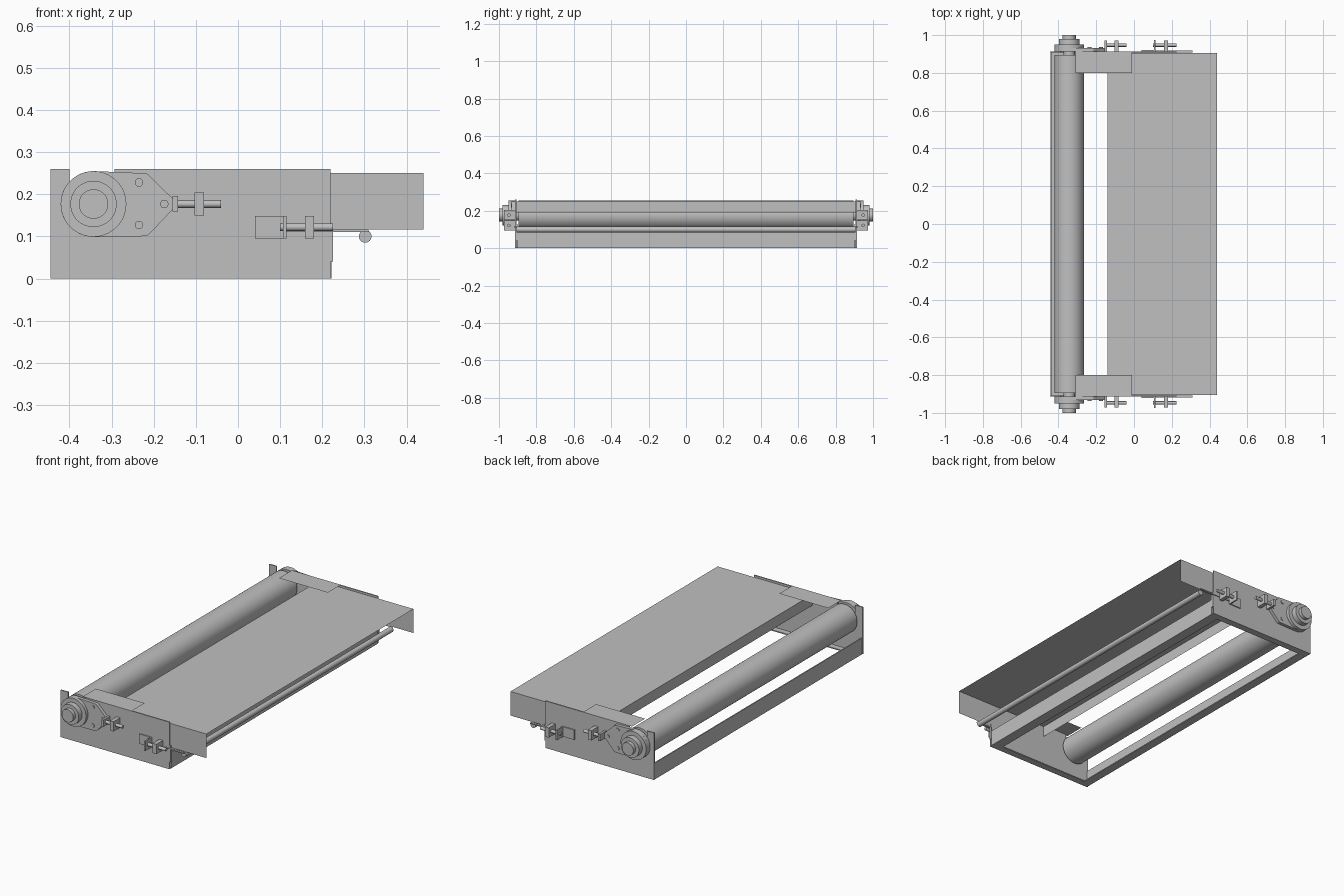
import bpy, bmesh, math
from mathutils import Vector

cube = bpy.data.objects.get("Cube")
if cube:
    bpy.data.objects.remove(cube)

steel = bpy.data.materials.new("grey_steel")
steel.use_nodes = True
GREY = (0.53, 0.53, 0.53, 1)
steel.diffuse_color = GREY
steel.node_tree.nodes["Principled BSDF"].inputs["Base Color"].default_value = GREY


def finish(name, bm, fix=True, smooth=False):
    if fix:
        bmesh.ops.recalc_face_normals(bm, faces=bm.faces)
    mesh = bpy.data.meshes.new(name)
    bm.to_mesh(mesh)
    bm.free()
    mesh.materials.append(steel)
    ob = bpy.data.objects.new(name, mesh)
    bpy.context.collection.objects.link(ob)
    if smooth:
        bpy.ops.object.select_all(action='DESELECT')
        ob.select_set(True)
        bpy.context.view_layer.objects.active = ob
        bpy.ops.object.shade_smooth_by_angle(angle=math.radians(35))
    return ob


def prism(name, profile, y0, y1, smooth=False):
    """Extrude an x-z outline from y0 to y1."""
    bm = bmesh.new()
    face = bm.faces.new([bm.verts.new((x, y0, z)) for x, z in profile])
    ext = bmesh.ops.extrude_face_region(bm, geom=[face])["geom"]
    verts = [v for v in ext if isinstance(v, bmesh.types.BMVert)]
    bmesh.ops.translate(bm, verts=verts, vec=(0, y1 - y0, 0))
    return finish(name, bm, smooth=smooth)


def box(name, x0, x1, y0, y1, z0, z1):
    return prism(name, [(x0, z0), (x1, z0), (x1, z1), (x0, z1)], y0, y1)


def arc(x, z, r, a0, a1, n):
    steps = [math.radians(a0 + (a1 - a0) * i / n) for i in range(n + 1)]
    return [(x + r * math.cos(a), z + r * math.sin(a)) for a in steps]


def disc(name, x, z, r, y0, y1, n=40):
    return prism(name, arc(x, z, r, 0, 360, n)[:-1], y0, y1, smooth=True)


def rod_x(name, x0, x1, y, z, r):
    """Threaded rod lying along x."""
    bm = bmesh.new()
    bmesh.ops.create_cone(bm, cap_ends=True, segments=16, radius1=r, radius2=r, depth=x1 - x0)
    for v in bm.verts:
        v.co = Vector((v.co.z + (x0 + x1) / 2, v.co.x + y, v.co.y + z))
    return finish(name, bm, smooth=True)


def sheet(name, quads):
    """Zero-thickness folded sheet metal."""
    bm = bmesh.new()
    for q in quads:
        bm.faces.new([bm.verts.new(p) for p in q])
    bmesh.ops.remove_doubles(bm, verts=bm.verts, dist=0.0001)
    return finish(name, bm, fix=False)


RX, RZ = -0.343, 0.177   # roller axis

# main roller and its shaft
disc("roller", RX, RZ, 0.078, -0.895, 0.895, 48)
disc("roller_shaft", RX, RZ, 0.03, -0.95, 0.95, 32)

# folded deck with side skirts and a rear lip
X0, X1, W, T = -0.14, 0.44, 0.905, 0.25
sheet("deck", [
    [(X0, -W, T), (X1, -W, T), (X1, W, T), (X0, W, T)],
    [(X0, -W, 0.117), (X1, -W, 0.117), (X1, -W, T), (X0, -W, T)],
    [(X1, W, 0.117), (X0, W, 0.117), (X0, W, T), (X1, W, T)],
    [(X0, W, 0.19), (X0, -W, 0.19), (X0, -W, T), (X0, W, T)],
])

# front cross channel
box("front_channel_web", 0.214, 0.222, -0.9, 0.9, 0, 0.088)
box("front_channel_bottom", 0.165, 0.22, -0.9, 0.9, 0, 0.006)
box("front_channel_top", 0.165, 0.22, -0.9, 0.9, 0.082, 0.088)
box("front_channel_lip", 0.165, 0.171, -0.9, 0.9, 0, 0.022)

# rear cross angle
box("rear_angle_web", -0.443, -0.437, -0.905, 0.905, 0, 0.09)
box("rear_angle_bottom", -0.44, -0.395, -0.905, 0.905, 0, 0.006)

# slim guide tube under the deck edge
tube = disc("guide_tube", 0.302, 0.1, 0.015, -0.905, 0.905, 24)

# side plate outline with an open slot for the shaft
slot = arc(RX, RZ, 0.05, 360, 180, 12)
plate = ([(-0.445, 0), (0.22, 0), (0.22, 0.26), (-0.293, 0.26)] + slot
         + [(-0.4, RZ), (-0.4, 0.26), (-0.445, 0.26)])

# teardrop bearing flange
flange = (arc(RX, RZ, 0.078, 90, 270, 24) + [(-0.235, 0.1)]
          + arc(-0.222, 0.118, 0.017, -90, -45, 4) + arc(-0.162, RZ, 0.014, -45, 45, 6)
          + arc(-0.222, 0.236, 0.014, 45, 90, 4))

for side, s in (("right", -1), ("left", 1)):
    def name(part):
        return side + "_" + part

    prism(name("side_plate"), plate, s * 0.907, s * 0.914)
    box(name("bottom_flange"), -0.44, 0.22, s * 0.875, s * 0.91, 0, 0.006)
    box(name("front_tab"), 0.218, 0.226, s * 0.9, s * 0.914, 0.04, 0.13)

    # corner cover tab folded in from the side plate
    ya, yb = -0.8 if s < 0 else 0.8, s * 0.914
    sheet(name("corner_cover"), [[(-0.31, ya, 0.26), (-0.01, ya, 0.26),
                                  (-0.01, yb, 0.26), (-0.31, yb, 0.26)]])

    # bearing housing, stepped outwards
    prism(name("bearing_flange"), flange, s * 0.914, s * 0.932)
    for part, r, y0, y1 in (("bearing_body", 0.078, 0.93, 0.95),
                            ("bearing_collar", 0.055, 0.95, 0.98),
                            ("bearing_cap", 0.035, 0.98, 1.0)):
        disc(name(part), RX, RZ, r, s * y0, s * y1)
    for i, (x, z) in enumerate([(-0.235, 0.228), (-0.235, 0.127), (-0.175, RZ)]):
        disc(name("flange_rivet_%d" % (i + 1)), x, z, 0.01, s * 0.932, s * 0.936, 16)

    # roller tension screw with its lug
    rod_x(name("tension_screw"), -0.15, -0.04, s * 0.947, RZ, 0.009)
    box(name("tension_head"), -0.155, -0.143, s * 0.914, s * 0.972, 0.159, 0.196)
    box(name("tension_lug"), -0.103, -0.081, s * 0.914, s * 0.972, 0.15, 0.204)

    # guide tube adjuster: angle bracket, screw, lug and arm
    box(name("adjuster_plate"), 0.04, 0.115, s * 0.914, s * 0.92, 0.095, 0.149)
    box(name("adjuster_bracket"), 0.107, 0.115, s * 0.914, s * 0.974, 0.095, 0.149)
    rod_x(name("adjuster_screw"), 0.1, 0.225, s * 0.947, 0.122, 0.009)
    box(name("adjuster_lug"), 0.159, 0.181, s * 0.914, s * 0.972, 0.095, 0.149)
    box(name("guide_arm"), 0.05, 0.31, s * 0.907, s * 0.919, 0.111, 0.117)
